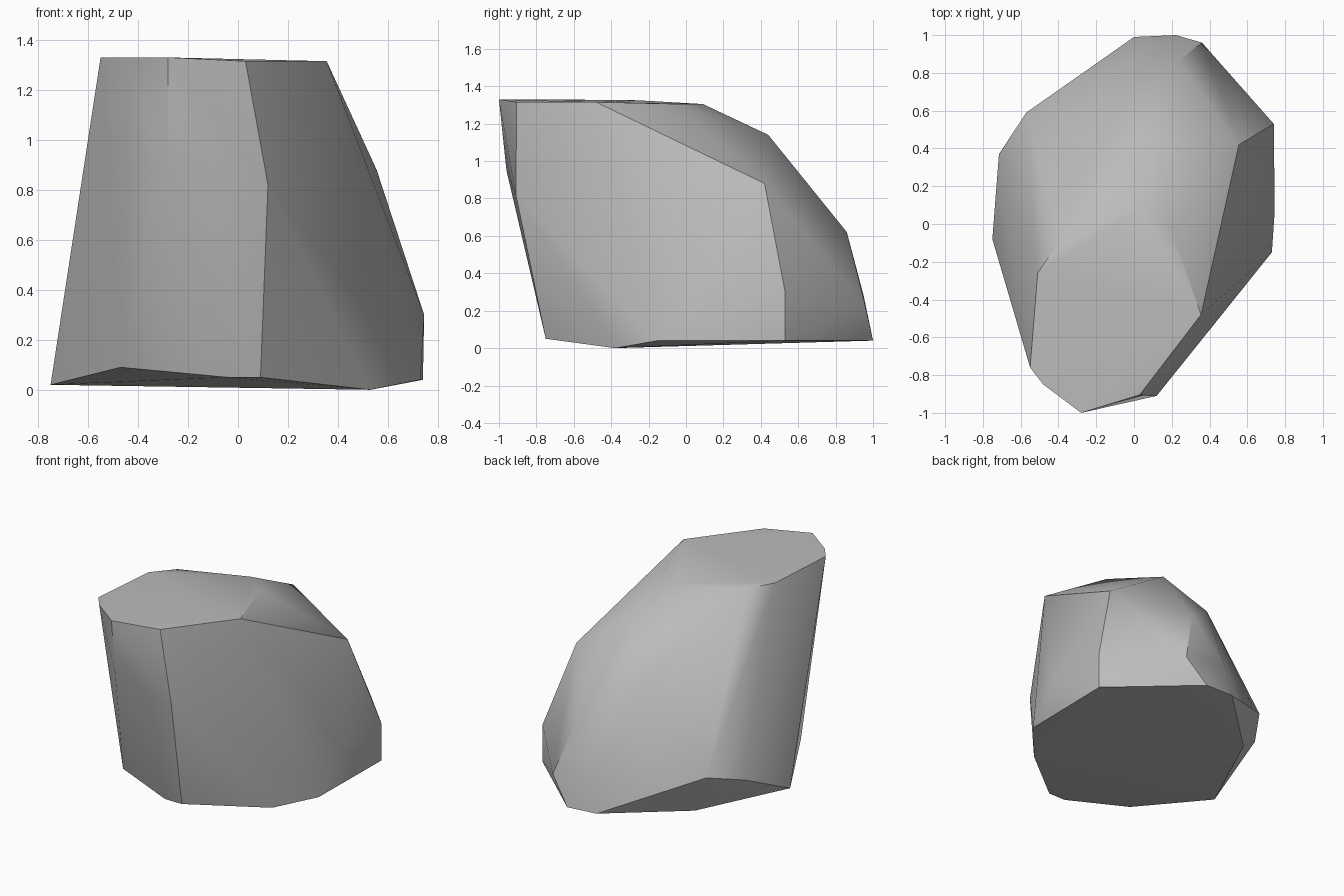
import bpy
import bmesh
from math import radians

default_cube = bpy.data.objects.get("Cube")
if default_cube:
    bpy.data.objects.remove(default_cube, do_unlink=True)


def make_material(name, colour):
    material = bpy.data.materials.new(name)
    material.use_nodes = True
    material.diffuse_color = colour
    shader = material.node_tree.nodes["Principled BSDF"]
    shader.inputs["Base Color"].default_value = colour
    shader.inputs["Roughness"].default_value = 0.9
    return material


def hull_object(name, corner_groups, material, crease_angle):
    """Wrap a convex skin around groups of corners and shade it by angle."""
    bm = bmesh.new()
    for group in corner_groups:
        for corner in group:
            bm.verts.new(corner)
    hull = bmesh.ops.convex_hull(bm, input=bm.verts[:])
    # Drop any corner that ended up inside the skin
    unused = {item for item in hull["geom_interior"] + hull["geom_unused"]
              if isinstance(item, bmesh.types.BMVert)}
    bmesh.ops.delete(bm, geom=list(unused), context="VERTS")
    bmesh.ops.recalc_face_normals(bm, faces=bm.faces[:])

    mesh = bpy.data.meshes.new(name)
    bm.to_mesh(mesh)
    bm.free()
    mesh.materials.append(material)
    rock = bpy.data.objects.new(name, mesh)
    bpy.context.collection.objects.link(rock)

    bpy.ops.object.select_all(action="DESELECT")
    rock.select_set(True)
    bpy.context.view_layer.objects.active = rock
    bpy.ops.object.shade_smooth_by_angle(angle=radians(crease_angle))
    return rock


# Flat, slightly tilted top
crown = [
    (-.28, -1, 1.33), (-.48, -.85, 1.33), (-.55, -.76, 1.33),
    (-.51, -.26, 1.325), (-.4, -.1, 1.315), (.03, .09, 1.305),
    (.2, -.04, 1.305), (.355, -.48, 1.315), (.03, -.905, 1.315),
]

# Nearly level underside
base = [
    (.74, .53, .04), (.22, 1, .04), (0, .99, .05), (-.46, .56, .03),
    (-.75, -.08, .02), (-.47, -.6, .09), (-.04, -.75, .05),
    (.09, -.75, .05), (.53, -.38, 0), (.73, -.15, .04),
]

# Ridge down the front
front_ridge = [(-.28, -.96, .95), (.12, -.91, .82)]

# Rounded shoulder sloping down to the back
back_shoulder = [
    (.12, .44, 1.14), (.555, .42, .88), (-.1, .62, .88),
    (.23, .86, .62), (.67, .5, .46),
]

# Band of corners just above the base
lower_band = [
    (.74, .53, .3), (.745, .07, .3), (.36, .96, .22),
    (.03, .95, .28), (-.57, .59, .3), (-.715, .37, .24),
]

stone_grey = make_material("stone grey", (0.5, 0.5, 0.5, 1))
hull_object("boulder", [crown, base, front_ridge, back_shoulder, lower_band],
            stone_grey, 30)
